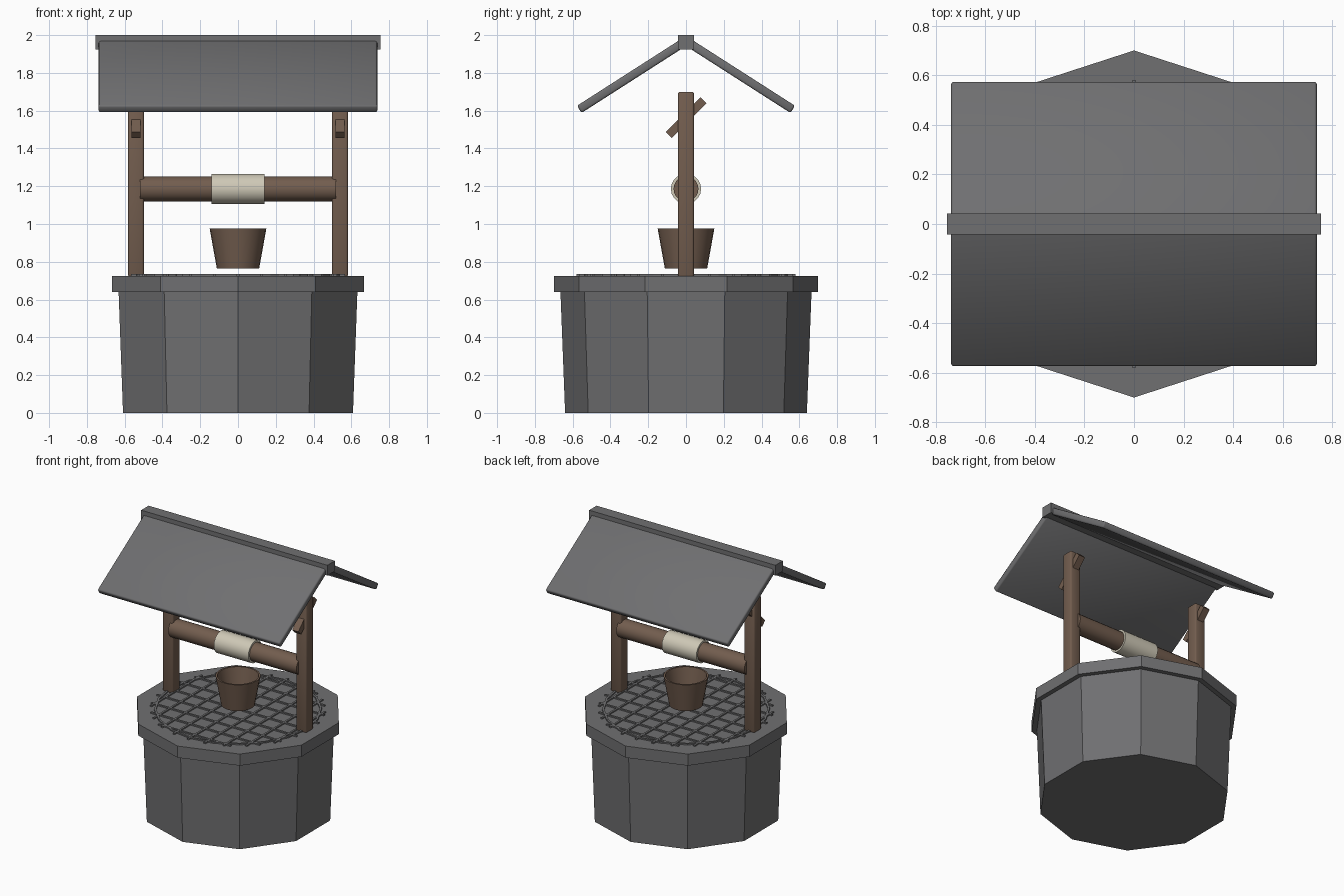
import bpy, bmesh, math
from mathutils import Vector

old = bpy.data.objects.get("Cube")
if old:
    bpy.data.objects.remove(old, do_unlink=True)


def material(name, rgb):
    m = bpy.data.materials.new(name)
    m.use_nodes = True
    m.diffuse_color = (*rgb, 1)
    m.node_tree.nodes["Principled BSDF"].inputs["Base Color"].default_value = (*rgb, 1)
    return m


STONE = material("grey stone", (0.16, 0.16, 0.165))
WOOD = material("brown wood", (0.17, 0.11, 0.077))
ROPE = material("cream rope", (0.62, 0.58, 0.47))


def finish(bm, name, mat, smooth=None):
    bmesh.ops.recalc_face_normals(bm, faces=bm.faces)
    mesh = bpy.data.meshes.new(name)
    bm.to_mesh(mesh)
    bm.free()
    mesh.materials.append(mat)
    ob = bpy.data.objects.new(name, mesh)
    bpy.context.collection.objects.link(ob)
    if smooth:
        bpy.ops.object.select_all(action="DESELECT")
        ob.select_set(True)
        bpy.context.view_layer.objects.active = ob
        bpy.ops.object.shade_smooth_by_angle(angle=math.radians(smooth))
    return ob


def box(name, mat, size, loc, tilt=0, bevel=0):
    bm = bmesh.new()
    bmesh.ops.create_cube(bm, size=1)
    bmesh.ops.scale(bm, vec=size, verts=bm.verts)
    if bevel:
        bmesh.ops.bevel(bm, geom=bm.edges[:], offset=bevel, segments=2,
                        profile=0.5, affect="EDGES")
    ob = finish(bm, name, mat, 60 if bevel else None)
    ob.location = loc
    ob.rotation_euler.x = tilt
    return ob


def lathe(name, mat, profile, sides, start=0.0, smooth=None):
    """Stack rings of (radius, height) and cap both ends."""
    bm = bmesh.new()
    rings = []
    for r, z in profile:
        angles = [start + math.tau * i / sides for i in range(sides)]
        rings.append([bm.verts.new((r * math.cos(a), r * math.sin(a), z)) for a in angles])
    for low, high in zip(rings, rings[1:]):
        for i in range(sides):
            j = (i + 1) % sides
            bm.faces.new((low[i], low[j], high[j], high[i]))
    bm.faces.new(rings[0])
    bm.faces.new(rings[-1])
    return finish(bm, name, mat, smooth)


# Ten-sided stone wall and its overhanging rim
lathe("well_wall", STONE, [(0.64, 0), (0.665, 0.65)], 10, math.pi / 2)
lathe("well_rim", STONE, [(0.70, 0.64), (0.70, 0.725)], 10, math.pi / 2)

# Wire grate lying on the rim: crossing bars inside a hoop
bm = bmesh.new()


def bar(a, b, width=0.014, low=0.722, high=0.734):
    a, b = Vector(a), Vector(b)
    side = (b - a).normalized().orthogonal() * width / 2
    foot = [bm.verts.new((*p, low)) for p in (a + side, b + side, b - side, a - side)]
    top = [bm.verts.new((v.co.x, v.co.y, high)) for v in foot]
    bm.faces.new(top)
    for i in range(4):
        j = (i + 1) % 4
        bm.faces.new((foot[i], foot[j], top[j], top[i]))


for i in range(-4, 5):
    d = i * 0.125
    h = math.sqrt(0.58 ** 2 - d ** 2)
    bar((d, -h), (d, h))
    bar((-h, d), (h, d))
hoop = [Vector((0.55 * math.cos(t * math.tau / 20), 0.55 * math.sin(t * math.tau / 20)))
        for t in range(20)]
for i, p in enumerate(hoop):
    bar(p, hoop[(i + 1) % 20])
finish(bm, "grate", STONE)

# Posts with a slanted brace through each
for side, x in (("left", 0.54), ("right", -0.54)):
    box(side + "_post", WOOD, (0.084, 0.084, 0.98), (x, 0, 1.21), 0, 0.01)
    box(side + "_brace", WOOD, (0.05, 0.26, 0.046), (x, 0, 1.563), math.radians(45))

# Winding axle with the rope wrapped round its middle
for name, mat, r, half in (("axle", WOOD, 0.066, 0.52), ("rope_coil", ROPE, 0.08, 0.14)):
    ob = lathe(name, mat, [(r, -half), (r, half)], 20, 0, 40)
    ob.rotation_euler.y = math.pi / 2
    ob.location.z = 1.186

# Hollow tapered bucket
lathe("bucket", WOOD, [(0.112, 0.765), (0.15, 0.975), (0.138, 0.975), (0.102, 0.785)],
      24, 0, 40)

# Two sloping roof boards under a ridge beam
slope = math.atan2(0.365, 0.57)
for name, s in (("back_roof", 1), ("front_roof", -1)):
    box(name, STONE, (1.475, 0.66, 0.045), (0, s * 0.287, 1.785), -s * slope, 0.01)
box("ridge_beam", STONE, (1.51, 0.086, 0.075), (0, 0, 1.9625))
